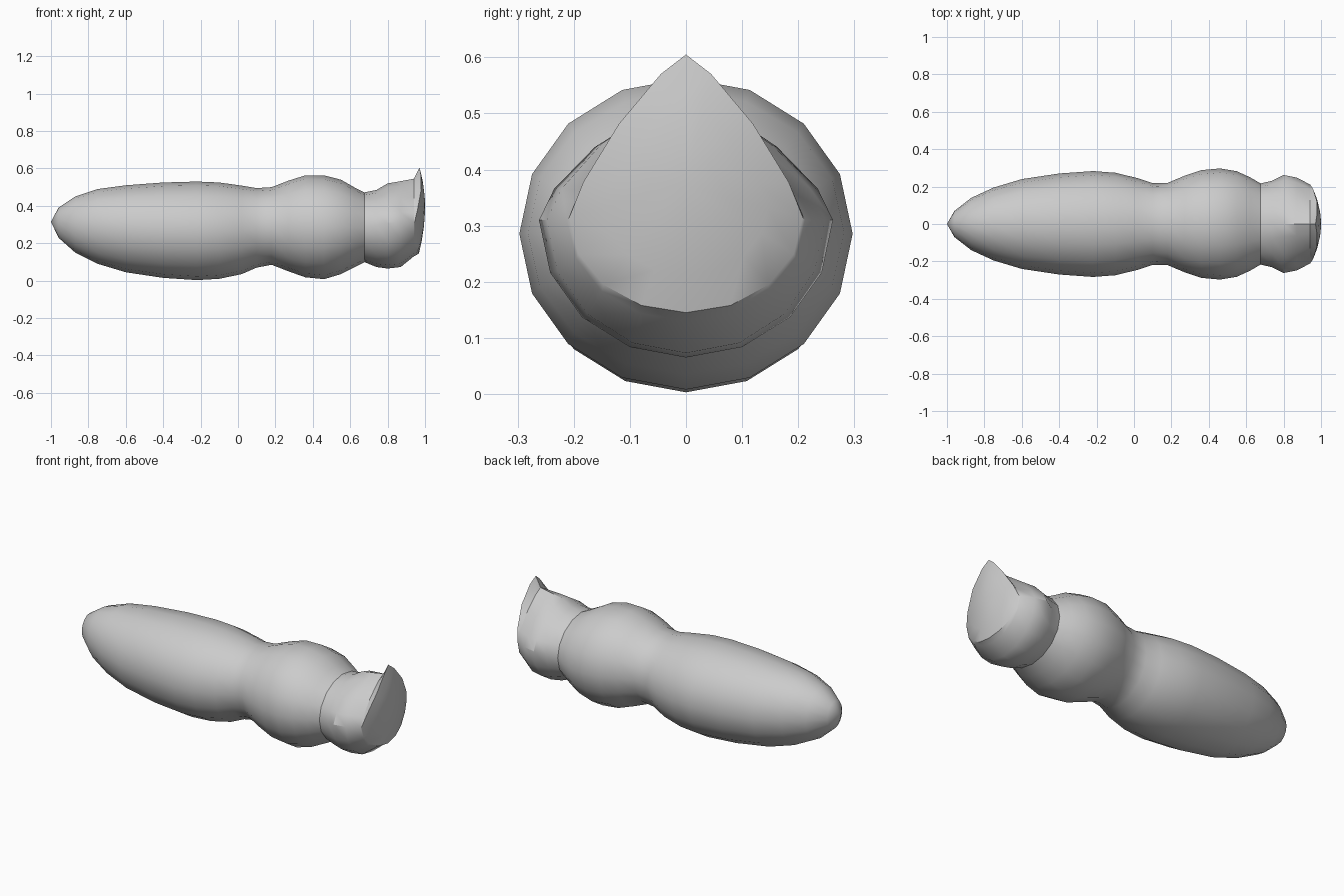
import bpy, bmesh, math

if "Cube" in bpy.data.objects:
    bpy.data.objects.remove(bpy.data.objects["Cube"])

grey = bpy.data.materials.new("plain grey")
grey.use_nodes = True
grey.diffuse_color = (0.6, 0.6, 0.6, 1)
grey.node_tree.nodes["Principled BSDF"].inputs["Base Color"].default_value = (0.6, 0.6, 0.6, 1)

SIDES = 16


def section(half_width, low, high, middle=None, power=2.0):
    """Closed outline in y, z: round below the middle, more pointed above it for a low power."""
    if middle is None:
        middle = (low + high) / 2
    points = []
    for i in range(SIDES):
        a = 2 * math.pi * i / SIDES
        c, s = math.cos(a), math.sin(a)
        n = power if s > 0 else 2.0
        y = half_width * math.copysign(abs(c) ** (2 / n), c)
        rise = abs(s) ** (2 / n)
        z = middle + (high - middle) * rise if s > 0 else middle - (middle - low) * rise
        points.append((y, z))
    return points


def loft(name, rings, start=None, end=None, angle=35):
    """Skin a list of rings, closing each end with a point or a flat cap."""
    bm = bmesh.new()
    loops = [[bm.verts.new(p) for p in ring] for ring in rings]
    for a, b in zip(loops, loops[1:]):
        for i in range(SIDES):
            j = (i + 1) % SIDES
            bm.faces.new((a[i], a[j], b[j], b[i]))
    for loop, tip in ((loops[0], start), (loops[-1], end)):
        if tip is None:
            bm.faces.new(loop)
        else:
            v = bm.verts.new(tip)
            for i in range(SIDES):
                bm.faces.new((loop[i], loop[(i + 1) % SIDES], v))
    bmesh.ops.recalc_face_normals(bm, faces=bm.faces)
    mesh = bpy.data.meshes.new(name)
    bm.to_mesh(mesh)
    bm.free()
    obj = bpy.data.objects.new(name, mesh)
    bpy.context.collection.objects.link(obj)
    mesh.materials.append(grey)
    bpy.ops.object.select_all(action='DESELECT')
    obj.select_set(True)
    bpy.context.view_layer.objects.active = obj
    bpy.ops.object.shade_smooth_by_angle(angle=math.radians(angle))
    return obj


# Long tail bulb, waist and rounded chest: x, half width, bottom, top
body = [
    (-0.96, 0.07, 0.23, 0.39), (-0.87, 0.14, 0.15, 0.45), (-0.75, 0.195, 0.09, 0.49),
    (-0.6, 0.24, 0.045, 0.51), (-0.4, 0.27, 0.015, 0.525), (-0.22, 0.283, 0.003, 0.53),
    (-0.1, 0.274, 0.01, 0.525), (0.02, 0.245, 0.035, 0.508), (0.1, 0.218, 0.07, 0.495),
    (0.18, 0.22, 0.085, 0.5), (0.27, 0.258, 0.05, 0.535), (0.36, 0.288, 0.018, 0.563),
    (0.46, 0.297, 0.008, 0.563), (0.55, 0.282, 0.035, 0.54), (0.62, 0.25, 0.07, 0.5),
    (0.68, 0.215, 0.1, 0.47)]
loft("body", [[(x, y, z) for y, z in section(w, lo, hi)] for x, w, lo, hi in body],
     start=(-1, 0, 0.315))

# Head with a pointed upper outline: x, half width, bottom, top, widest height, upper power
skull = [
    (0.675, 0.216, 0.1, 0.472, 0.285, 2.0), (0.74, 0.232, 0.073, 0.485, 0.295, 1.75),
    (0.8, 0.262, 0.065, 0.52, 0.31, 1.45), (0.87, 0.248, 0.073, 0.532, 0.31, 1.4),
    (0.94, 0.212, 0.13, 0.545, 0.31, 1.3)]
rings = [[(x, y, z) for y, z in section(w, lo, hi, mid, n)] for x, w, lo, hi, mid, n in skull]


# Bulging shield face that rises into a crest
def face_x(y, z):
    bend = 0.7 if z > 0.4 else 0.5
    return 1.0 - 1.2 * y * y - bend * (z - 0.4) ** 2


outline = section(0.208, 0.145, 0.605, 0.315, 1.25)
for scale in (1.0, 0.7, 0.35):
    ring = []
    for y, z in outline:
        y, z = y * scale, 0.37 + (z - 0.37) * scale
        ring.append((face_x(y, z), y, z))
    rings.append(ring)
loft("head", rings, end=(1.0, 0, 0.37))
